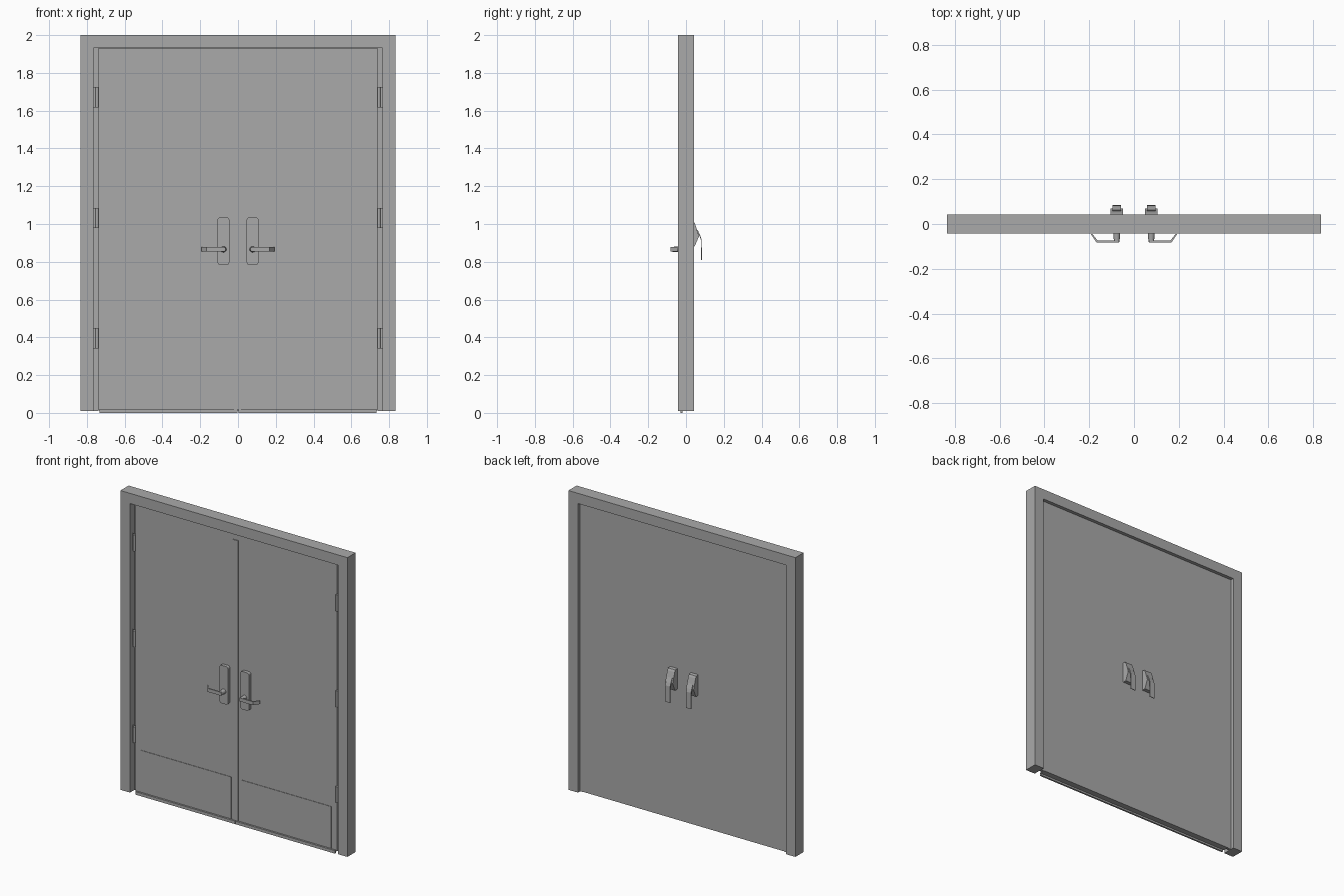
import bpy, bmesh, math

if "Cube" in bpy.data.objects:
    bpy.data.objects.remove(bpy.data.objects["Cube"])

steel = bpy.data.materials.new("grey_steel")
steel.diffuse_color = (0.4, 0.4, 0.4, 1)
steel.use_nodes = True
steel.node_tree.nodes["Principled BSDF"].inputs["Base Color"].default_value = steel.diffuse_color


def finish(name, bm):
    bmesh.ops.recalc_face_normals(bm, faces=bm.faces)
    me = bpy.data.meshes.new(name)
    bm.to_mesh(me)
    bm.free()
    me.materials.append(steel)
    ob = bpy.data.objects.new(name, me)
    bpy.context.collection.objects.link(ob)
    return ob


def prism(name, pts, offset):
    """Extrude a closed outline of 3D points by an offset."""
    bm = bmesh.new()
    face = bm.faces.new([bm.verts.new(p) for p in pts])
    ext = bmesh.ops.extrude_face_region(bm, geom=[face])
    # keep the starting cap so the solid is closed
    moved = [g for g in ext["geom"] if isinstance(g, bmesh.types.BMVert)]
    bmesh.ops.translate(bm, verts=moved, vec=offset)
    if not face.is_valid:
        bmesh.ops.holes_fill(bm, edges=bm.edges)
    return finish(name, bm)


def box(name, x0, x1, y0, y1, z0, z1):
    a, b = sorted((x0, x1))
    return prism(name, [(a, y0, z0), (b, y0, z0), (b, y0, z1), (a, y0, z1)],
                 (0, y1 - y0, 0))


def portal(name, xo, xi, zo, zi, y0, y1, z0=0.01):
    """Upside-down U running up both jambs and across the head."""
    outline = [(-xo, z0), (-xo, zo), (xo, zo), (xo, z0),
               (xi, z0), (xi, zi), (-xi, zi), (-xi, z0)]
    return prism(name, [(x, y0, z) for x, z in outline], (0, y1 - y0, 0))


def rounded(x0, x1, z0, z1, r, y, steps=5):
    pts = []
    for cx, cz, a in ((x1 - r, z1 - r, 0), (x0 + r, z1 - r, 90),
                      (x0 + r, z0 + r, 180), (x1 - r, z0 + r, 270)):
        for i in range(steps + 1):
            t = math.radians(a + 90 * i / steps)
            pts.append((cx + r * math.cos(t), y, cz + r * math.sin(t)))
    return pts


def smooth(ob):
    bpy.ops.object.select_all(action='DESELECT')
    ob.select_set(True)
    bpy.context.view_layer.objects.active = ob
    bpy.ops.object.shade_smooth_by_angle(angle=math.radians(35))


FRONT, BACK = -0.018, 0.02   # door leaf faces

# Frame and the stop behind the leaves
portal("door_frame", 0.835, 0.765, 2.0, 1.932, -0.043, 0.043)
portal("door_stop", 0.765, 0.74, 1.932, 1.917, 0.004, BACK)

# Overlapping strip where the leaves meet
box("meeting_strip", -0.022, 0.016, FRONT - 0.005, FRONT, 0.02, 1.885)

for s, side in ((-1, "left"), (1, "right")):
    # Leaf, bottom sweep and kick plate
    box(side + "_door_leaf", 0, s * 0.74, FRONT, BACK, 0.012, 1.928)
    box(side + "_bottom_sweep", s * 0.002, s * 0.733, FRONT - 0.012, FRONT, 0.0, 0.02)
    box(side + "_kick_plate", s * 0.035, s * 0.70, FRONT - 0.003, FRONT, 0.022, 0.30)

    # Three hinges with round knuckles
    for i, z in enumerate((0.395, 1.032, 1.67)):
        bm = bmesh.new()
        bmesh.ops.create_cone(bm, cap_ends=True, segments=12, radius1=0.008,
                              radius2=0.008, depth=0.108)
        bmesh.ops.translate(bm, verts=bm.verts, vec=(s * 0.746, FRONT - 0.007, z))
        smooth(finish(f"{side}_hinge_{i + 1}", bm))
        box(f"{side}_hinge_leaf_{i + 1}", s * 0.741, s * 0.765, FRONT, FRONT + 0.004,
            z - 0.054, z + 0.054)

    # Front escutcheon with rounded corners
    x = s * 0.077
    smooth(prism(side + "_lock_plate", rounded(x - 0.031, x + 0.031, 0.783, 1.035, 0.014, FRONT),
                 (0, -0.022, 0)))

    # Stem and bent lever returning to the door
    bm = bmesh.new()
    bmesh.ops.create_cone(bm, cap_ends=True, segments=20, radius1=0.016,
                          radius2=0.012, depth=0.042)
    for v in bm.verts:
        v.co = (v.co.x + x, -v.co.z - 0.06, v.co.y + 0.866)
    # tapered toward the tip
    smooth(finish(side + "_lever_stem", bm))
    path = [(0.068, -0.082), (0.168, -0.082), (0.193, -0.044),
            (0.186, -0.044), (0.163, -0.073), (0.068, -0.073)]
    prism(side + "_lever", [(s * px, py, 0.855) for px, py in path], (0, 0, 0.023))

    # Back housing and pull paddle
    body = [(BACK, 1.018), (0.040, 1.015), (0.047, 1.003), (0.069, 0.935),
            (0.045, 0.88), (BACK, 0.88)]
    prism(side + "_latch_housing", [(x - 0.027, y, z) for y, z in body], (0.054, 0, 0))
    paddle = [(0.058, 0.965), (0.072, 0.935), (0.079, 0.915), (0.080, 0.81),
              (0.084, 0.81), (0.083, 0.918), (0.076, 0.938), (0.062, 0.968)]
    prism(side + "_latch_paddle", [(x - 0.018, y, z) for y, z in paddle], (0.036, 0, 0))
